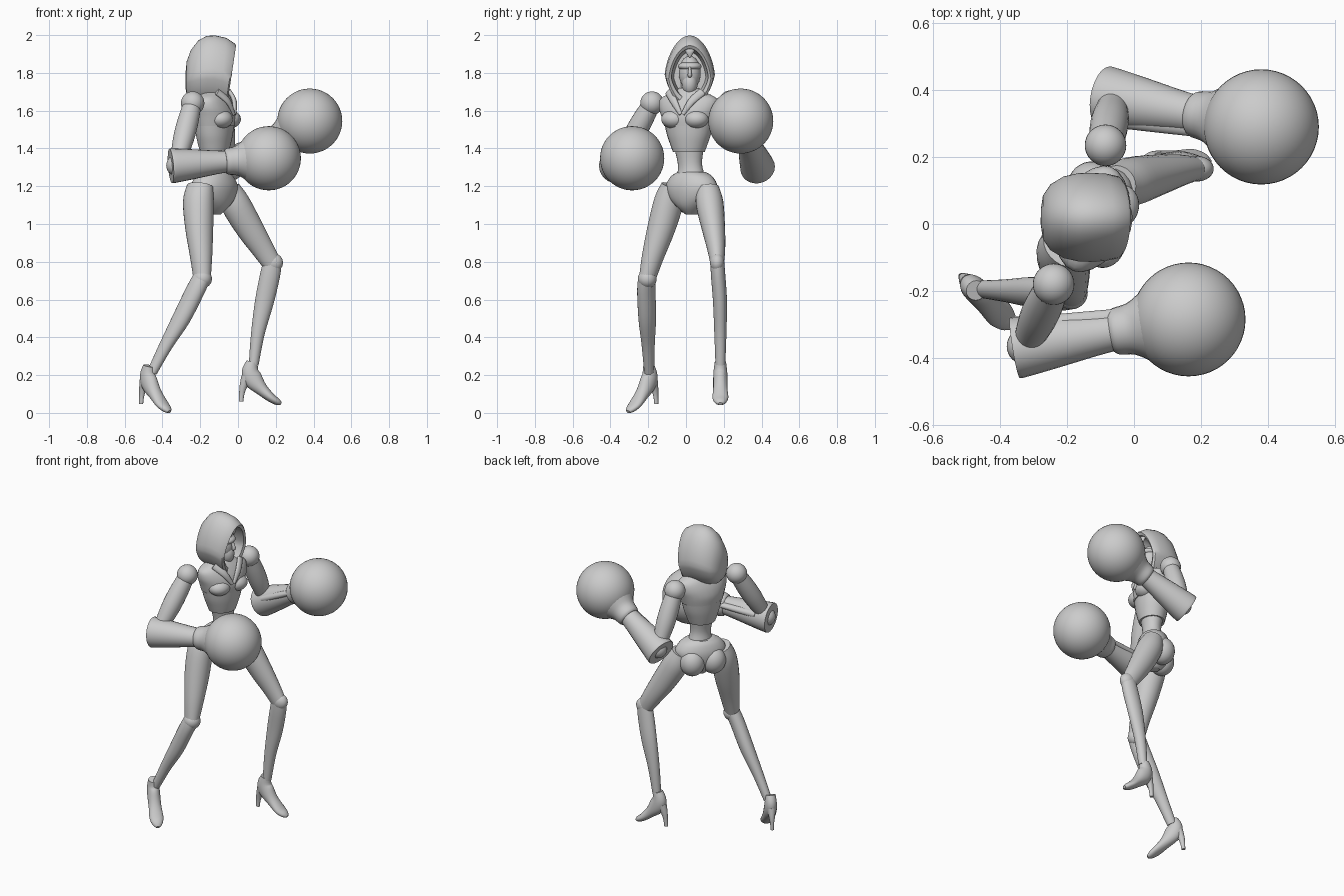
import bpy, bmesh, math
from mathutils import Vector, Matrix

if "Cube" in bpy.data.objects:
    bpy.data.objects.remove(bpy.data.objects["Cube"])

grey = bpy.data.materials.new("plain_grey")
grey.use_nodes = True
GREY = (0.6, 0.6, 0.6, 1)
grey.diffuse_color = GREY
grey.node_tree.nodes["Principled BSDF"].inputs["Base Color"].default_value = GREY


def finish(name, bm, angle=40):
    bmesh.ops.recalc_face_normals(bm, faces=bm.faces)
    me = bpy.data.meshes.new(name)
    bm.to_mesh(me)
    bm.free()
    me.materials.append(grey)
    ob = bpy.data.objects.new(name, me)
    bpy.context.collection.objects.link(ob)
    bpy.ops.object.select_all(action='DESELECT')
    ob.select_set(True)
    bpy.context.view_layer.objects.active = ob
    bpy.ops.object.shade_smooth_by_angle(angle=math.radians(angle))
    return ob


def bridge(bm, loops, caps=True):
    n = len(loops[0])
    rings = [[bm.verts.new(p) for p in loop] for loop in loops]
    for r, s in zip(rings, rings[1:]):
        for i in range(n):
            j = (i + 1) % n
            bm.faces.new((r[i], r[j], s[j], s[i]))
    if caps:
        bm.faces.new(rings[0])
        bm.faces.new(rings[-1])


def refine(rings, steps):
    """Smooth interpolation through (x, y, z, half width, half depth) rings."""
    out = []
    for i in range(len(rings) - 1):
        a, b, c, d = (rings[max(0, min(len(rings) - 1, i + k))] for k in (-1, 0, 1, 2))
        for s in range(steps):
            t = s / steps
            out.append([q + t * (r - p) / 2 + t * t * (p - 2.5 * q + 2 * r - d_ / 2)
                        + t ** 3 * (1.5 * (q - r) + (d_ - p) / 2)
                        for p, q, r, d_ in zip(a, b, c, d)])
    return out + [rings[-1]]


def loft(name, rings, yaw=0, steps=4, seg=24, level=False):
    """Elliptic sections along a path; depth points along the yaw heading."""
    rings = refine(rings, steps)
    ref = Vector((math.cos(yaw), math.sin(yaw), 0))
    pts = [Vector(r[:3]) for r in rings]
    loops = []
    for i, (p, r) in enumerate(zip(pts, rings)):
        t = pts[min(i + 1, len(pts) - 1)] - pts[max(i - 1, 0)]
        t = Vector((0, 0, 1)) if level else t.normalized()
        side = t.cross(ref).normalized()
        fwd = side.cross(t)
        loops.append([p + side * r[3] * math.cos(k * math.tau / seg)
                      + fwd * r[4] * math.sin(k * math.tau / seg) for k in range(seg)])
    bm = bmesh.new()
    bridge(bm, loops)
    return finish(name, bm)


def ball(name, loc, size, yaw=0, seg=32):
    bm = bmesh.new()
    size = size if isinstance(size, tuple) else (size,) * 3
    m = Matrix.LocRotScale(Vector(loc), Matrix.Rotation(yaw, 3, 'Z'), Vector(size))
    bmesh.ops.create_uvsphere(bm, u_segments=seg, v_segments=seg // 2, radius=1, matrix=m)
    return finish(name, bm)


# Torso: turned towards the right hand
CHEST = math.radians(-20)
HIP = math.radians(-38)
cx, cy = -0.125, 0.015


def column(name, rows, yaw, x=cx, y=cy):
    return loft(name, [(x, y, z, w, d) for z, w, d in rows], yaw, level=True)


column("upper_chest", [(1.52, .135, .105), (1.57, .15, .11), (1.62, .165, .10),
                       (1.665, .155, .08), (1.70, .085, .06), (1.72, .05, .045)], CHEST)
column("lower_chest", [(1.38, .085, .075), (1.42, .1, .085), (1.47, .118, .095), (1.53, .132, .102)], CHEST)
loft("waist", [(-.12, .025, 1.20, .10, .08), (-.12, .025, 1.27, .072, .06),
               (-.12, .02, 1.33, .066, .055), (-.125, .015, 1.42, .085, .07)], CHEST, level=True)
column("neck", [(1.66, .05, .05), (1.71, .042, .042), (1.78, .04, .04)], 0)


def chest_point(f, s, z):
    c, n = math.cos(CHEST), math.sin(CHEST)
    return (cx + f * c - s * n, cy + f * n + s * c, z)


for label, sgn in (("left", 1), ("right", -1)):
    ball(label + "_breast_plate", chest_point(.06, .062 * sgn, 1.555), (.062, .068, .05), CHEST)
    # Collar lapels forming a V on the chest
    loft(label + "_lapel", [(*chest_point(.05, .095 * sgn, 1.70), .022, .012),
                            (*chest_point(.095, .05 * sgn, 1.65), .02, .012),
                            (*chest_point(.112, .006 * sgn, 1.58), .01, .008)], CHEST)

# Pelvis with a raised brief and rounded seat
column("pelvis", [(1.05, .03, .035), (1.09, .08, .075), (1.14, .135, .095),
                  (1.20, .155, .10), (1.25, .125, .085), (1.275, .08, .065)], HIP, -.125, .03)
for label, sgn in (("left", 1), ("right", -1)):
    f, s = -.05, .065 * sgn
    ball(label + "_buttock", (-.125 + f * math.cos(HIP) - s * math.sin(HIP),
                              .03 + f * math.sin(HIP) + s * math.cos(HIP), 1.14), (.075, .075, .085), HIP)

# Legs
loft("right_thigh", [(-.20, -.065, 1.20, .062, .075), (-.21, -.09, 1.12, .076, .084),
                     (-.205, -.13, .98, .074, .075), (-.195, -.175, .83, .058, .06),
                     (-.19, -.205, .71, .042, .048)], HIP)
loft("right_shin", [(-.19, -.205, .72, .044, .05), (-.225, -.21, .65, .044, .054),
                    (-.30, -.205, .50, .042, .052), (-.38, -.20, .36, .032, .038),
                    (-.455, -.195, .215, .025, .028)], HIP)
loft("left_thigh", [(-.05, .115, 1.19, .06, .06), (-.015, .125, 1.11, .073, .078),
                    (.06, .145, .98, .062, .073), (.13, .16, .87, .048, .06),
                    (.18, .165, .79, .036, .05)])
loft("left_shin", [(.185, .165, .81, .036, .048), (.17, .17, .73, .038, .053),
                   (.14, .18, .59, .037, .05), (.105, .182, .42, .032, .036),
                   (.083, .182, .255, .026, .026)])
ball("right_knee", (-.188, -.205, .71), .05)
ball("left_knee", (.188, .165, .795), (.05, .038, .05))


# High-heeled boots, described along heading f and height z
def boot(label, x, y, yaw, lift, pitch):
    def place(rows):
        return [(x + f * math.cos(yaw), y + f * math.sin(yaw), z + lift + pitch * f, w, d)
                for f, z, w, d in rows]
    loft(label + "_boot", place([(.005, .27, .03, .03), (-.005, .22, .036, .045), (.012, .175, .038, .05),
                                 (.055, .125, .038, .034), (.105, .08, .042, .024),
                                 (.14, .058, .03, .018), (.158, .048, .012, .008)]), yaw)
    loft(label + "_heel", place([(-.025, .19, .028, .028), (-.042, .14, .018, .02),
                                 (-.05, .10, .012, .014), (-.054, .06, .01, .012)]), yaw)


boot("left", .07, .182, 0, 0, 0)
boot("right", -.475, -.195, math.radians(-45), -.02, -.14)


# Arms: shoulder ball, upper arm, flared gauntlet, cuff and round glove
def arm(label, shoulder, elbow, glove, r):
    s, e, g = Vector(shoulder), Vector(elbow), Vector(glove)
    across = math.radians(90)
    ball(label + "_shoulder", s, .062)
    loft(label + "_upper_arm", [(*s.lerp(e, t), w, w) for t, w in
                                ((.08, .05), (.3, .056), (.55, .056), (.85, .045), (1, .04))])
    axis = (g - e).normalized()
    wrist = g - axis * (r + .035)
    ball(label + "_elbow", e, .055)
    loft(label + "_gauntlet", [(*(e - axis * .03).lerp(wrist, t), w, w) for t, w in
                               ((0, .088), (.03, .092), (.35, .08), (.75, .063), (1, .055))], across)
    # Overlapping plate along the inner side of the forearm
    inward = Vector((0, -1 if e.y > 0 else 1, .5)) * .055
    loft(label + "_gauntlet_plate", [(*(e.lerp(wrist, t) + inward * k), w, .03) for t, k, w in
                                     ((.1, 1, .025), (.5, .85, .022), (1, .65, .018))], across)
    loft(label + "_cuff", [(*(wrist + axis * a), w, w) for a, w in
                           ((-.03, .06), (-.015, .07), (.03, .078), (.075, .105))], across)
    ball(label + "_glove", g, r, seg=48)


arm("left", (-.085, .235, 1.645), (-.06, .375, 1.31), (.38, .29, 1.545), .172)
arm("right", (-.24, -.18, 1.64), (-.325, -.365, 1.31), (.163, -.285, 1.348), .17)

# Hood: arched sections from the back of the head to the rim, then folded inwards
HX, HY = -.14, .02
N = 40


def arch(x, w, low, high, lean):
    mid = low + (high - low) * .42
    pts = []
    for k in range(N):
        a = k * math.tau / N
        c, s = math.cos(a), math.sin(a)
        if s >= 0:
            y, z = w * c * (1 - .14 * s), mid + (high - mid) * s
        else:
            y = w * math.copysign(abs(c) ** .75, c) * (1 + .22 * s)
            z = mid + (mid - low) * s
        pts.append(Vector((x + lean * (z - 1.8), HY + y, z)))
    return pts


bm = bmesh.new()
bridge(bm, [arch(*v) for v in (
    (-.278, .025, 1.72, 1.80, 0), (-.272, .065, 1.685, 1.86, 0), (-.25, .098, 1.66, 1.92, 0),
    (-.21, .122, 1.648, 1.972, 0), (-.165, .132, 1.642, 1.996, 0), (-.125, .133, 1.64, 1.998, .03),
    (-.08, .130, 1.632, 1.985, .1), (-.04, .122, 1.625, 1.955, .15), (-.032, .112, 1.64, 1.945, .15),
    (-.04, .098, 1.665, 1.928, .15), (-.09, .094, 1.67, 1.925, .1), (-.14, .085, 1.68, 1.91, 0))])
finish("hood", bm, 35)

# Face with a mask band, nose and brow ornament
ball("face", (-.115, HY, 1.80), (.062, .058, .09))
ball("jaw", (-.098, HY, 1.745), (.05, .042, .065))
ball("eye_mask", (-.102, HY, 1.835), (.056, .062, .026))
loft("nose", [(-.055, HY, 1.83, .006, .008), (-.044, HY, 1.79, .011, .012), (-.052, HY, 1.78, .008, .006)])
loft("brow_ornament", [(-.05, HY, 1.93, .03, .012), (-.045, HY, 1.91, .022, .012), (-.045, HY, 1.88, .003, .005)])
